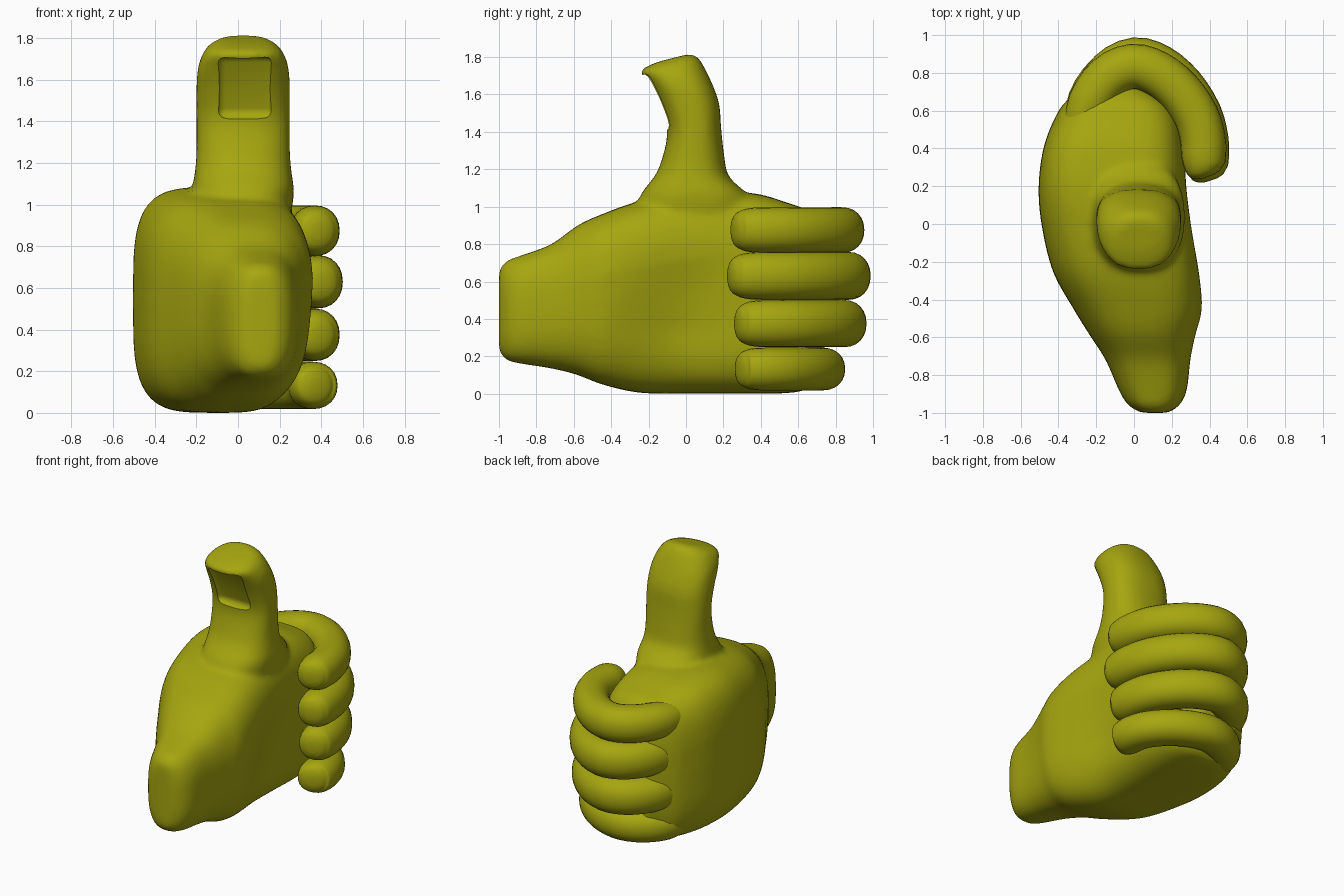
import bpy, bmesh, math
from mathutils import Vector

if "Cube" in bpy.data.objects:
    bpy.data.objects.remove(bpy.data.objects["Cube"])

mat = bpy.data.materials.new("olive_yellow")
mat.diffuse_color = (0.38, 0.38, 0.005, 1)
mat.use_nodes = True
mat.node_tree.nodes["Principled BSDF"].inputs["Base Color"].default_value = mat.diffuse_color


def unit_ring(n, power):
    """Points of a unit superellipse."""
    pts = []
    for i in range(n):
        a = 2 * math.pi * i / n
        c, s = math.cos(a), math.sin(a)
        pts.append((math.copysign(abs(c) ** (2 / power), c),
                    math.copysign(abs(s) ** (2 / power), s)))
    return pts


def refine(rows, steps):
    """Catmull-Rom interpolation between rows of numbers."""
    out = []
    last = len(rows) - 1
    for i in range(last):
        a, b, c, d = rows[max(i - 1, 0)], rows[i], rows[i + 1], rows[min(i + 2, last)]
        for s in range(steps):
            t = s / steps
            out.append(tuple(q + .5 * t * (r - p + t * (2 * p - 5 * q + 4 * r - w
                             + t * (3 * (q - r) + w - p)))
                             for p, q, r, w in zip(a, b, c, d)))
    return out + [tuple(rows[-1])]


def loft(bm, rings):
    """Skin a list of closed rings and cap both ends."""
    loops = [[bm.verts.new(p) for p in r] for r in rings]
    n = len(loops[0])
    faces = []
    for a, b in zip(loops, loops[1:]):
        for i in range(n):
            j = (i + 1) % n
            faces.append(bm.faces.new((a[i], a[j], b[j], b[i])))
    faces.append(bm.faces.new(loops[0][::-1]))
    faces.append(bm.faces.new(loops[-1]))
    bmesh.ops.recalc_face_normals(bm, faces=faces)


def finish(bm, name):
    me = bpy.data.meshes.new(name)
    bm.to_mesh(me)
    bm.free()
    me.materials.append(mat)
    ob = bpy.data.objects.new(name, me)
    bpy.context.collection.objects.link(ob)
    return ob


def activate(ob):
    bpy.ops.object.select_all(action='DESELECT')
    ob.select_set(True)
    bpy.context.view_layer.objects.active = ob


# Palm and wrist: sections along y as (y, x0, x1, z0, z1, squareness)
sections = [
    (-1.0, .04, .18, .23, .66, 2.8), (-.96, -.03, .24, .18, .71, 2.8),
    (-.88, -.08, .28, .16, .74, 2.8), (-.72, -.15, .30, .135, .80, 2.8),
    (-.58, -.24, .33, .10, .90, 2.8), (-.45, -.32, .365, .05, .96, 3),
    (-.25, -.43, .355, .005, 1.03, 3.3), (0, -.49, .315, 0, 1.07, 3.6),
    (.2, -.505, .285, 0, 1.085, 3.8), (.4, -.48, .27, 0, 1.065, 3.8),
    (.56, -.42, .25, .005, 1.015, 3.6), (.65, -.36, .19, .03, .98, 3.4),
    (.74, -.25, .05, .15, .88, 3)]
rings = []
for y, x0, x1, z0, z1, power in refine(sections, 4):
    cx, cz, rx, rz = (x0 + x1) / 2, (z0 + z1) / 2, (x1 - x0) / 2, (z1 - z0) / 2
    ring = []
    for u, v in unit_ring(40, power):
        x, z = cx + rx * u, cz + rz * v
        if u > 0:  # hollow and narrowing lower edge of the palm
            x -= .05 * u * math.exp(-((y + .02) / .28) ** 2 - ((z - .42) / .25) ** 2)
            x -= .08 * u * max(0, .6 - z) / .6 * math.exp(-((y + .2) / .35) ** 2)
        ring.append((x, y, z))
    rings.append(ring)
bm = bmesh.new()
loft(bm, rings)

# Thumb: tilted rings as (front y, front z, back y, back z, half width)
thumb = [
    (-.26, .90, .36, .92, .22), (-.25, 1.05, .33, 1.06, .245),
    (-.17, 1.16, .23, 1.16, .232), (-.13, 1.25, .205, 1.27, .225),
    (-.10, 1.40, .188, 1.42, .225), (-.14, 1.54, .178, 1.55, .225),
    (-.20, 1.66, .135, 1.67, .218), (-.245, 1.725, .075, 1.785, .175),
    (-.15, 1.775, .03, 1.82, .10)]
rings = []
for fy, fz, by, bz, w in refine(thumb, 3):
    rings.append([(.025 + w * u, (fy + by) / 2 + (by - fy) / 2 * v,
                   (fz + bz) / 2 + (bz - fz) / 2 * v) for u, v in unit_ring(32, 2.4)])
loft(bm, rings)
hand = finish(bm, "palm_and_thumb")

# Blend the palm and thumb into one smooth skin
rm = hand.modifiers.new("blend", 'REMESH')
rm.mode = 'VOXEL'
rm.voxel_size = .018
sm = hand.modifiers.new("soften", 'SMOOTH')
sm.factor = .5
sm.iterations = 12

# Thumbnail recess
bm = bmesh.new()
bmesh.ops.create_cube(bm, size=1)
bmesh.ops.scale(bm, vec=(.27, .30, .32), verts=bm.verts)
bmesh.ops.bevel(bm, geom=[e for e in bm.edges], offset=.04, segments=4,
                profile=.5, affect='EDGES')
cutter = finish(bm, "nail_cutter")
cutter.location = (.035, -.262, 1.517)
cutter.rotation_euler = (math.radians(23), 0, 0)
cutter.hide_render = True
cut = hand.modifiers.new("nail", 'BOOLEAN')
cut.operation = 'DIFFERENCE'
cut.solver = 'EXACT'
cut.object = cutter

activate(hand)
for m in list(hand.modifiers):
    bpy.ops.object.modifier_apply(modifier=m.name)
bpy.data.objects.remove(cutter)
activate(hand)
bpy.ops.object.shade_smooth_by_angle(angle=math.radians(40))

# Curled fingers: centre line in plan with taper, swept with a round section
path = [(-.28, .48, .7), (-.23, .64, .95), (-.13, .78, 1), (0, .84, 1),
        (.13, .805, 1), (.25, .71, 1), (.34, .58, 1), (.375, .46, 1),
        (.38, .37, .98), (.385, .31, .88), (.395, .275, .66), (.40, .26, .3)]
# (name, centre z, vertical radius, furthest y, tip y, x shift)
fingers = [("index_finger", .875, .122, .955, .25, -.01),
           ("middle_finger", .63, .128, 1.0, .23, .005),
           ("ring_finger", .375, .126, .965, .27, -.01),
           ("little_finger", .132, .114, .825, .28, -.02)]
for name, z, r, y_far, y_tip, dx in fingers:
    k = (y_far - y_tip) / (.96 - .26)
    rows = refine(path, 3)
    pts = [Vector((x + dx, y_tip + (y - .26) * k, z)) for x, y, _ in rows]
    rings = []
    for i, p in enumerate(pts):
        t = (pts[min(i + 1, len(pts) - 1)] - pts[max(i - 1, 0)]).normalized()
        side = Vector((t.y, -t.x, 0))
        w = rows[i][2]
        rings.append([p + side * (.12 * w * u) + Vector((0, 0, r * w * v))
                      for u, v in unit_ring(24, 2.15)])
    bm = bmesh.new()
    loft(bm, rings)
    finger = finish(bm, name)
    activate(finger)
    bpy.ops.object.shade_smooth_by_angle(angle=math.radians(50))
